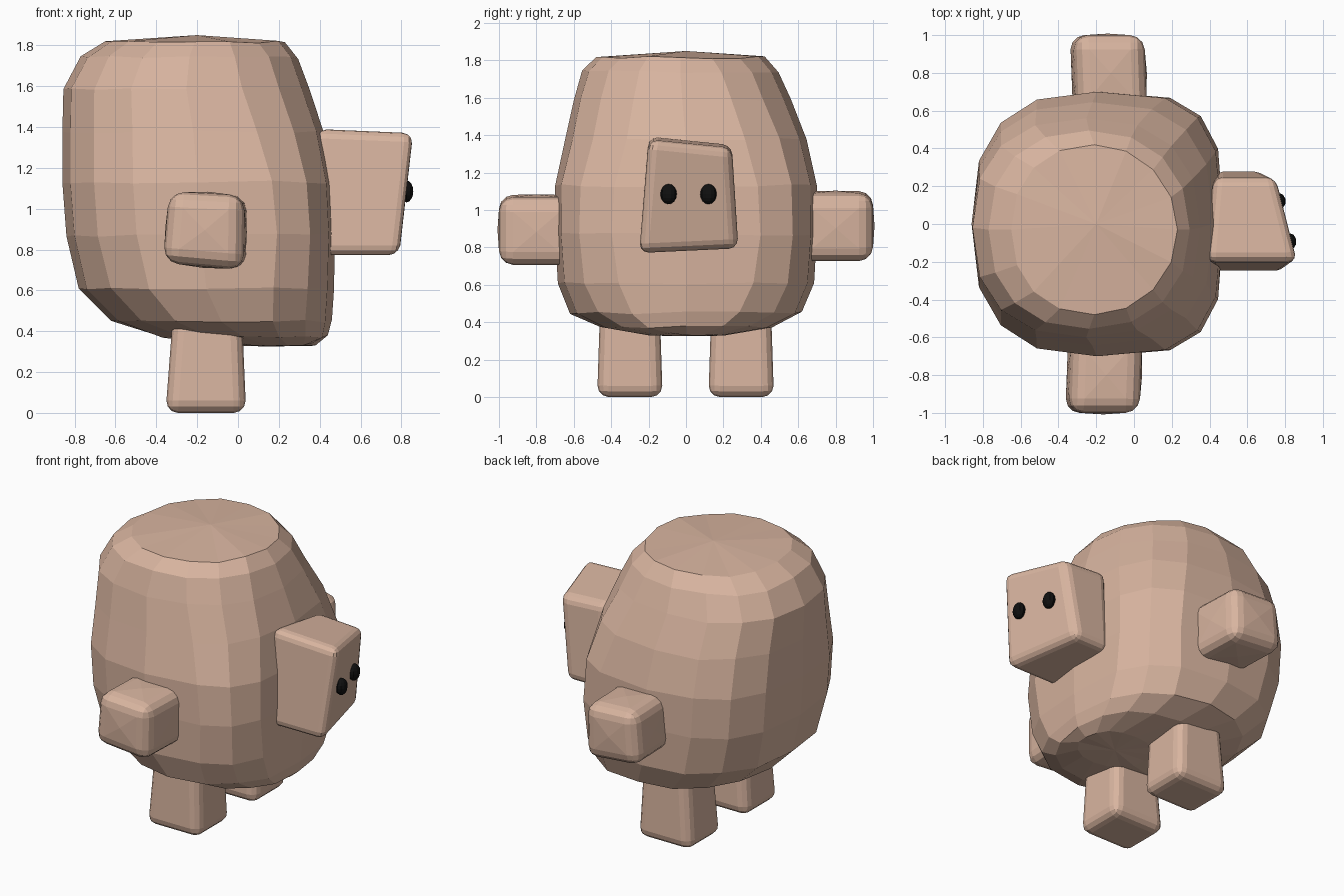
import bpy, bmesh, math, random
from mathutils import Vector

if "Cube" in bpy.data.objects:
    bpy.data.objects.remove(bpy.data.objects["Cube"])

random.seed(4)


def material(name, rgb):
    m = bpy.data.materials.new(name)
    m.diffuse_color = (*rgb, 1)
    m.use_nodes = True
    m.node_tree.nodes["Principled BSDF"].inputs["Base Color"].default_value = m.diffuse_color
    return m


STONE = material("tan_stone", (0.69, 0.46, 0.35))
BLACK = material("eye_black", (0.005, 0.005, 0.005))


def finish(name, bm, mat):
    bmesh.ops.recalc_face_normals(bm, faces=bm.faces[:])
    me = bpy.data.meshes.new(name)
    bm.to_mesh(me)
    bm.free()
    me.materials.append(mat)
    ob = bpy.data.objects.new(name, me)
    bpy.context.collection.objects.link(ob)
    return ob


def block(name, corners, bevel, bulge=0.0):
    """Chiselled block from 8 corners: four at the base, four at the end."""
    bm = bmesh.new()
    v = [bm.verts.new(c) for c in corners]
    for f in ((0, 1, 2, 3), (4, 5, 6, 7), (0, 1, 5, 4), (1, 2, 6, 5),
              (2, 3, 7, 6), (3, 0, 4, 7)):
        bm.faces.new([v[i] for i in f])
    bmesh.ops.bevel(bm, geom=bm.edges[:], offset=bevel, segments=3,
                    profile=0.5, affect='EDGES', clamp_overlap=True)
    # split the large sides and push their centres out a little
    bm.normal_update()
    big = [f for f in bm.faces if f.calc_area() > 0.02]
    if bulge:
        for f in big:
            n = f.normal.copy()
            mid = f.calc_center_median()
            if n.dot(mid - sum((Vector(c) for c in corners), Vector()) / 8) < 0:
                n = -n
            r = bmesh.ops.poke(bm, faces=[f])
            r["verts"][0].co += n * bulge
    return finish(name, bm, STONE)


def rounded_ring(z, x0, x1, ry, cy, n_front, n_back, sides=16):
    """Rounded-square cross-section, squarer on the face side."""
    cx, rx = (x0 + x1) / 2, (x1 - x0) / 2
    pts = []
    for i in range(sides):
        a = 2 * math.pi * i / sides
        c, s = math.cos(a), math.sin(a)
        p = 2 / (n_front if c > 0 else n_back)
        x = math.copysign(abs(c) ** p, c) if abs(c) > 1e-6 else 0
        y = math.copysign(abs(s) ** p, s) if abs(s) > 1e-6 else 0
        pts.append((cx + rx * x, cy + ry * y, z + random.uniform(-.008, .008)))
    return pts


# Boulder body, lofted from bottom to top
levels = [
    (0.335, -0.08, 0.38, 0.20, 0.00, 2.2, 2.0),
    (0.375, -0.40, 0.44, 0.46, 0.00, 2.3, 2.1),
    (0.45, -0.62, 0.46, 0.62, 0.00, 2.5, 2.2),
    (0.61, -0.78, 0.47, 0.685, 0.00, 3.0, 2.4),
    (0.87, -0.84, 0.475, 0.70, 0.00, 3.4, 2.6),
    (1.13, -0.86, 0.465, 0.70, 0.00, 3.2, 2.6),
    (1.38, -0.86, 0.42, 0.645, 0.00, 2.7, 2.5),
    (1.59, -0.855, 0.35, 0.58, -0.02, 2.4, 2.4),
    (1.74, -0.77, 0.295, 0.525, -0.03, 2.2, 2.3),
    (1.815, -0.65, 0.23, 0.45, -0.03, 2.0, 2.2),
]
bm = bmesh.new()
rings = [[bm.verts.new(p) for p in rounded_ring(*l)] for l in levels]
for lo, hi in zip(rings, rings[1:]):
    for i in range(len(lo)):
        j = (i + 1) % len(lo)
        bm.faces.new((lo[i], lo[j], hi[j], hi[i]))
for ring, tip in ((rings[0], (0.15, 0, 0.325)), (rings[-1], (-0.2, 0, 1.85))):
    t = bm.verts.new(tip)
    for i in range(len(ring)):
        bm.faces.new((ring[i], ring[(i + 1) % len(ring)], t))
finish("body", bm, STONE)

# Head, a slightly skewed block looking along +x
block("head", [(0.38, -0.20, 1.395), (0.42, 0.245, 1.35),
               (0.42, 0.28, 0.795), (0.38, -0.25, 0.77),
               (0.87, -0.20, 1.375), (0.755, 0.245, 1.33),
               (0.685, 0.28, 0.795), (0.80, -0.25, 0.77)], 0.05)

# Eyes
for name, x, y in (("eye_right", 0.825, -0.093), ("eye_left", 0.768, 0.12)):
    bm = bmesh.new()
    bmesh.ops.create_uvsphere(bm, u_segments=10, v_segments=8, radius=1)
    for v in bm.verts:
        v.co = (x + v.co.x * 0.035, y + v.co.y * 0.044, 1.085 + v.co.z * 0.054)
    finish(name, bm, BLACK)

# Arms, stubby tilted blocks on both sides
arm_outline = [(-0.335, 1.085), (0.035, 1.065), (0.03, 0.70), (-0.365, 0.735)]
for name, side, dx, dz in (("arm_right", -1, 0, 0), ("arm_left", 1, 0.025, 0.02)):
    base = [(x + dx + 0.01, side * 0.6, z + dz) for x, z in arm_outline]
    end = [(x + dx - 0.005, side * 1.0, z + dz) for x, z in arm_outline]
    block(name, base + end, 0.075, 0.008)

# Legs, slightly wider toward the foot
for name, y in (("leg_right", -0.30), ("leg_left", 0.295)):
    top = [(-0.32, y - .16, .46), (0.02, y - .16, .46),
           (0.02, y + .16, .46), (-0.32, y + .16, .46)]
    foot = [(-0.355, y - .175, 0), (0.04, y - .175, 0),
            (0.04, y + .175, 0), (-0.355, y + .175, 0)]
    block(name, top + foot, 0.06)
